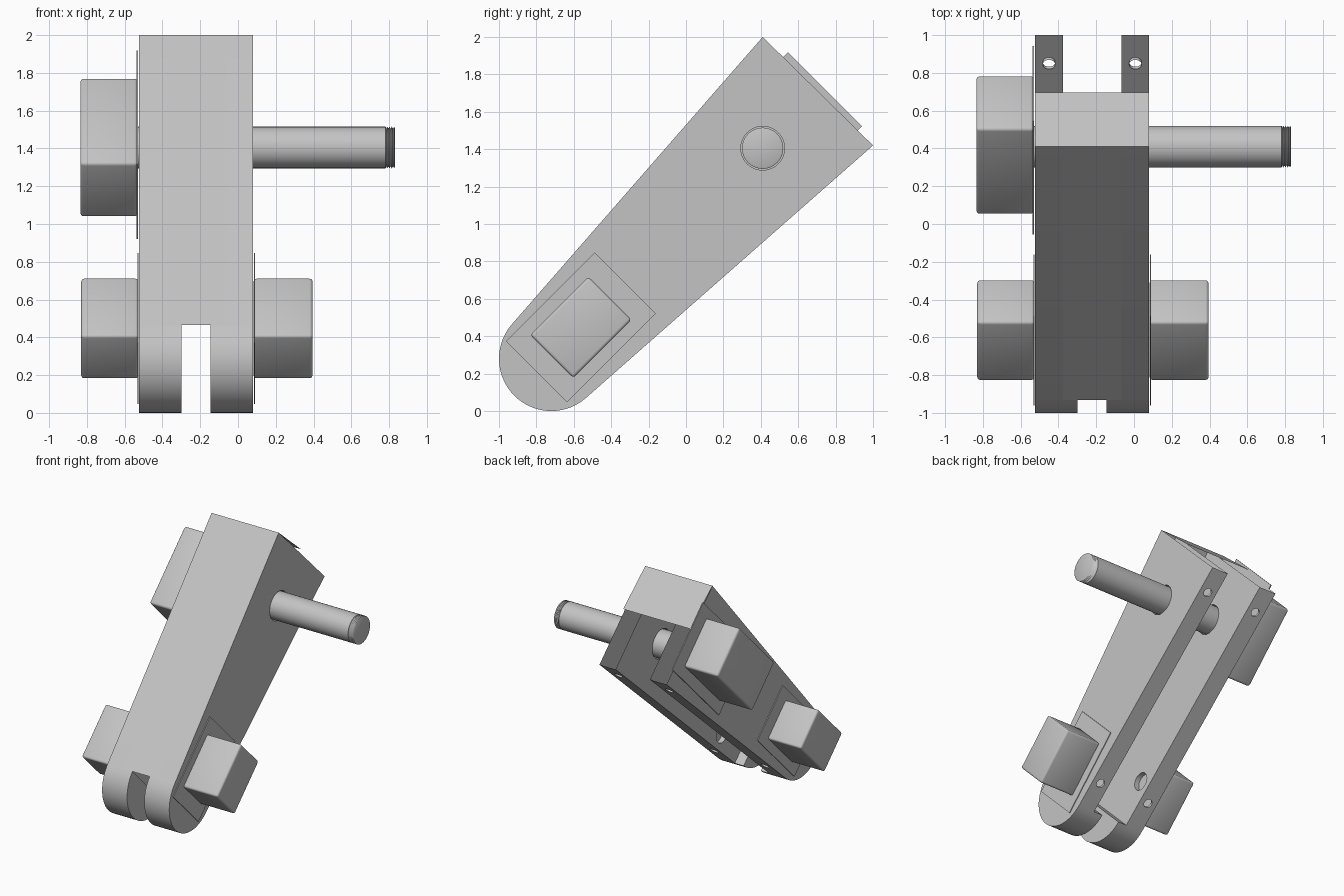
import bpy, bmesh, math
from mathutils import Matrix, Vector

if "Cube" in bpy.data.objects:
    bpy.data.objects.remove(bpy.data.objects["Cube"], do_unlink=True)

grey = bpy.data.materials.new("plain_grey")
grey.use_nodes = True
grey.diffuse_color = (0.55, 0.55, 0.55, 1)
grey.node_tree.nodes["Principled BSDF"].inputs["Base Color"].default_value = (0.55, 0.55, 0.55, 1)


def finish(name, bm, smooth=True):
    mesh = bpy.data.meshes.new(name)
    bm.to_mesh(mesh)
    bm.free()
    obj = bpy.data.objects.new(name, mesh)
    bpy.context.collection.objects.link(obj)
    mesh.materials.append(grey)
    bpy.ops.object.select_all(action='DESELECT')
    obj.select_set(True)
    bpy.context.view_layer.objects.active = obj
    if smooth:
        bpy.ops.object.shade_smooth_by_angle(angle=math.radians(30))
    return obj


def prism(name, outline, x0, x1):
    """Extrude a (y, z) outline from x0 to x1."""
    bm = bmesh.new()
    base = bm.faces.new([bm.verts.new((x0, y, z)) for y, z in outline])
    ext = bmesh.ops.extrude_face_region(bm, geom=[base])
    bmesh.ops.translate(bm, vec=(x1 - x0, 0, 0),
                        verts=[v for v in ext["geom"] if isinstance(v, bmesh.types.BMVert)])
    bmesh.ops.recalc_face_normals(bm, faces=bm.faces)
    return finish(name, bm)


def sheet(name, a, b, x0, x1):
    """Single flat panel between two (y, z) points."""
    bm = bmesh.new()
    bm.faces.new([bm.verts.new(p) for p in
                  ((x0, *a), (x1, *a), (x1, *b), (x0, *b))])
    return finish(name, bm, False)


def block(name, centre, length, width, x0, x1, bevel=0.0):
    """Box turned 45 degrees about the x axis."""
    bm = bmesh.new()
    bmesh.ops.create_cube(bm, size=1)
    bm.transform(Matrix.Translation(((x0 + x1) / 2, *centre))
                 @ Matrix.Rotation(math.radians(45), 4, 'X')
                 @ Matrix.Diagonal((x1 - x0, length, width, 1)))
    if bevel:
        bmesh.ops.bevel(bm, geom=bm.edges[:], offset=bevel, segments=3,
                        profile=0.5, affect='EDGES')
    return finish(name, bm)


def rod(bm, centre, axis, radius, depth, segments=32):
    turn = Vector((0, 0, 1)).rotation_difference(Vector(axis)).to_matrix().to_4x4()
    bmesh.ops.create_cone(bm, cap_ends=True, segments=segments, radius1=radius,
                          radius2=radius, depth=depth,
                          matrix=Matrix.Translation(centre) @ turn)


# Arm side profile: straight taper-free arm with a rounded foot
TOP, HEEL = (0.41, 2.0), (1.0, 1.42)
FOOT, R = (-0.72, 0.28), 0.28
A0, A1 = math.radians(138.8), math.radians(311.2)
arc = [(FOOT[0] + R * math.cos(A0 + (A1 - A0) * i / 28),
        FOOT[1] + R * math.sin(A0 + (A1 - A0) * i / 28)) for i in range(29)]
LEFT, RIGHT = 0.08, -0.525
IN_LEFT, IN_RIGHT = -0.065, -0.375
SHAFT = (0.41, 1.405)
along = (Vector((0, *arc[-1])) - Vector((0, *HEEL))).normalized()
under = Vector((0, -along.z, along.y))
if under.z > 0:
    under = -under
end_dir = Vector((0, 0.70, 0.714)).normalized()

# Side walls: hollow, open at the upper end, drilled for shaft and screws
for side, x0, x1 in (("left", IN_LEFT, LEFT), ("right", RIGHT, IN_RIGHT)):
    wall = prism(side + "_wall", [TOP] + arc + [HEEL], x0, x1)
    bm = bmesh.new()
    mid = (x0 + x1) / 2
    rod(bm, (mid, *SHAFT), (1, 0, 0), 0.117, 0.4, 48)
    inner = x0 if side == "left" else x1
    rod(bm, (inner, -0.37, 0.37), (1, 0, 0), 0.07, 0.08)
    for s in (0.19, 1.83):
        rod(bm, Vector((mid, *HEEL)) + along * s, under, 0.033, 0.04, 20)
    cutter = finish("hole_cutter", bm, False)
    cutter.hide_render = True
    mod = wall.modifiers.new("holes", 'BOOLEAN')
    mod.operation, mod.solver, mod.object = 'DIFFERENCE', 'EXACT', cutter
    bpy.context.view_layer.objects.active = wall
    bpy.ops.object.modifier_apply(modifier=mod.name)
    bpy.data.objects.remove(cutter, do_unlink=True)
    bm = bmesh.new()
    bm.from_mesh(wall.data)
    gone = []
    for f in bm.faces:
        c = f.calc_center_median()
        sunk = (Vector((0, *HEEL)) - c).dot(under)
        open_end = f.normal.dot(end_dir) > 0.99 and c.y > 0.6
        screw_floor = f.normal.dot(under) > 0.99 and 0.012 < sunk < 0.03
        if open_end or screw_floor:
            gone.append(f)
    bmesh.ops.delete(bm, geom=gone, context='FACES')
    bm.to_mesh(wall.data)
    bm.free()

# Foot lips that narrow the channel to a slot
prism("left_foot_lip", arc, -0.145, IN_LEFT)
prism("right_foot_lip", arc, IN_RIGHT, -0.30)

# Front skin over the channel and the lifted end cover
sheet("front_panel", TOP, arc[0], IN_RIGHT, IN_LEFT)
sheet("end_cover", TOP, (0.695, 1.757), RIGHT, LEFT)

# Motors with their thin mounting flanges
block("upper_motor", (0.418, 1.405), 0.645, 0.405, -0.835, -0.53, 0.018)
block("upper_motor_flange", (0.443, 1.42), 0.85, 0.56, -0.537, -0.529)
LOW = (-0.562, 0.447)
for side, a, b, c in (("left", 0.082, 0.395, 0.09), ("right", -0.83, -0.527, -0.533)):
    block(side + "_lower_motor", LOW, 0.44, 0.325, a, b, 0.016)
    lo, hi = sorted((c, c - math.copysign(0.006, c)))
    block(side + "_lower_motor_flange", LOW, 0.67, 0.46, lo, hi)

# Output shaft with a ridged tip, turned about its own axis
profile = [(-0.53, 0), (-0.53, 0.11), (0.782, 0.11)]
for i in range(4):
    x = 0.785 + i * 0.012
    profile += [(x, 0.1), (x + 0.005, 0.11)]
profile += [(0.83, 0.102), (0.83, 0)]
bm = bmesh.new()
verts = [bm.verts.new((x, SHAFT[0], SHAFT[1] + r)) for x, r in profile]
edges = [bm.edges.new(pair) for pair in zip(verts, verts[1:])]
bmesh.ops.spin(bm, geom=verts + edges, cent=(0, *SHAFT), axis=(1, 0, 0),
               angle=math.tau, steps=48, use_duplicate=False)
bmesh.ops.remove_doubles(bm, verts=bm.verts, dist=0.0005)
bmesh.ops.recalc_face_normals(bm, faces=bm.faces)
finish("output_shaft", bm)
